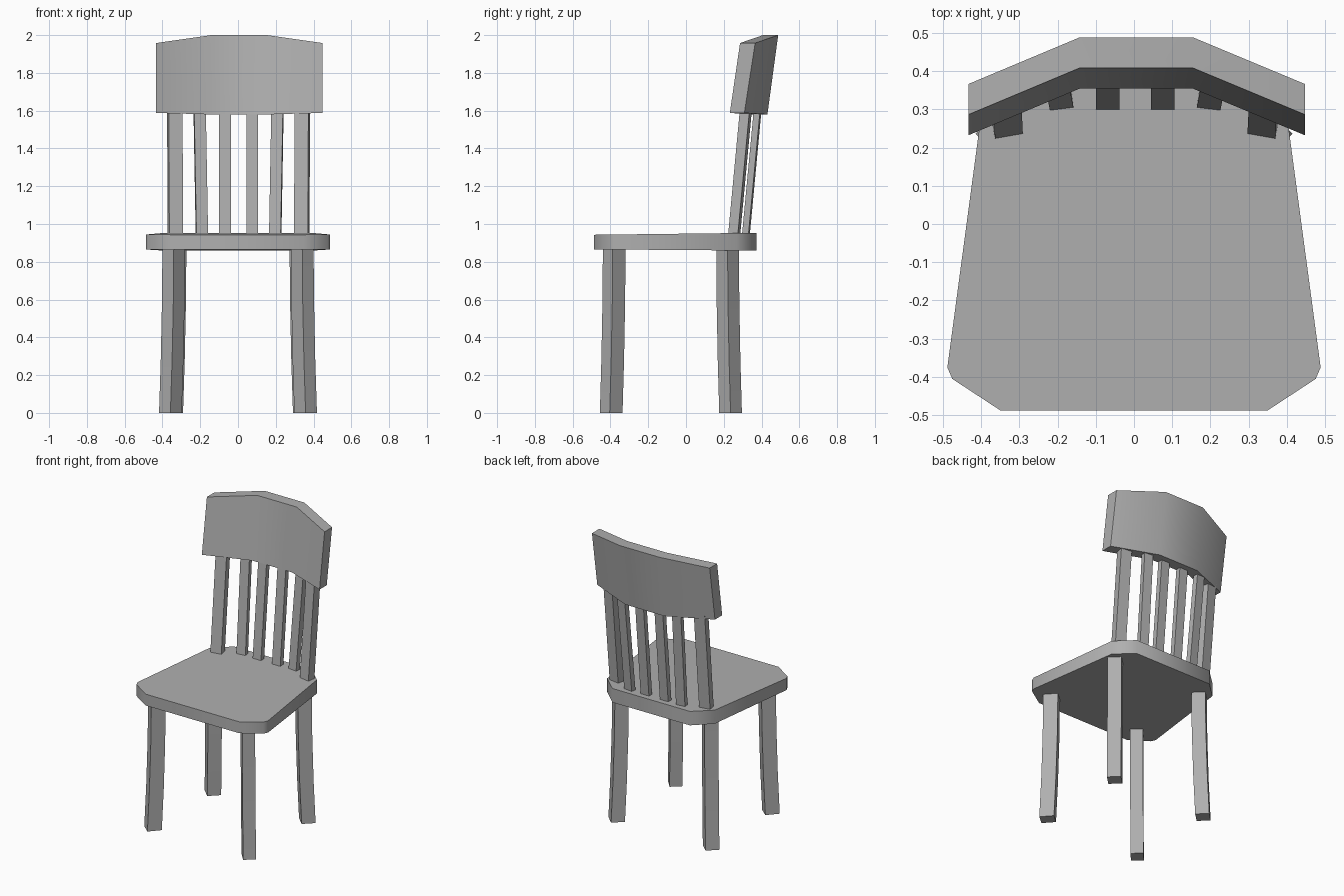
import bpy, bmesh
from math import radians, cos, sin

if "Cube" in bpy.data.objects:
    bpy.data.objects.remove(bpy.data.objects["Cube"])

# Mid-grey paint shared by every part
paint = bpy.data.materials.new("grey_paint")
paint.diffuse_color = (0.43, 0.43, 0.43, 1)
paint.use_nodes = True
paint.node_tree.nodes["Principled BSDF"].inputs["Base Color"].default_value = paint.diffuse_color


def loft(name, rings, angle=30):
    """Skin a stack of equal-length closed rings and cap both ends."""
    bm = bmesh.new()
    rows = [[bm.verts.new(p) for p in ring] for ring in rings]
    n = len(rows[0])
    for a, b in zip(rows, rows[1:]):
        for i in range(n):
            j = (i + 1) % n
            bm.faces.new((a[i], a[j], b[j], b[i]))
    bm.faces.new(rows[0])
    bm.faces.new(rows[-1])
    bmesh.ops.recalc_face_normals(bm, faces=bm.faces)
    me = bpy.data.meshes.new(name)
    bm.to_mesh(me)
    bm.free()
    me.materials.append(paint)
    ob = bpy.data.objects.new(name, me)
    bpy.context.collection.objects.link(ob)
    bpy.context.view_layer.objects.active = ob
    ob.select_set(True)
    bpy.ops.object.shade_smooth_by_angle(angle=radians(angle))
    ob.select_set(False)
    return ob


# Seat: tapered board with cut corners, top rising slightly to the back
half = [(0.35, -0.487), (0.475, -0.405), (0.488, -0.375), (0.402, 0.268), (0.29, 0.372)]
outline = half + [(-x, y) for x, y in reversed(half)]
loft("seat", [[(x, y, 0.866 - 0.008 * (y + 0.487)) for x, y in outline],
              [(x, y, 0.943 + 0.012 * (y + 0.487)) for x, y in outline]], 60)

# Legs: turned square section, flaring outward towards the floor
front_section = [(0.34, -0.44), (0.40, -0.388), (0.34, -0.32), (0.28, -0.372)]
back_section = [(0.335, 0.16), (0.397, 0.22), (0.335, 0.28), (0.273, 0.22)]
flare = [(0.88, 0.0), (0.58, 0.15), (0.28, 0.5), (0.0, 1.0)]
for label, section, dy in (("front", front_section, -0.016), ("back", back_section, 0.016)):
    for side, s in (("left", -1), ("right", 1)):
        loft(f"{label}_leg_{side}",
             [[(s * (x + 0.018 * f), y + dy * f, z) for x, y in section] for z, f in flare])

# Back slats: (name, x, front y at the seat, half width, depth, turn, sideways lean)
slats = [("inner", 0.072, 0.298, 0.031, 0.034, 0, 0.0),
         ("middle", 0.192, 0.300, 0.031, 0.034, -7, 0.012),
         ("outer", 0.330, 0.229, 0.037, 0.052, -10, 0.003)]
for label, cx, cy, hw, d, turn, lean in slats:
    c, sn = cos(radians(turn)), sin(radians(turn))
    section = [(cx + u * c - v * sn, cy + u * sn + v * c)
               for u, v in ((-hw, 0), (hw, 0), (hw, d), (-hw, d))]
    for side, s in (("left", -1), ("right", 1)):
        loft(f"{label}_slat_{side}",
             [[(s * (x + lean * t) + 0.003, y + 0.063 * t, 0.94 + 0.67 * t) for x, y in section]
              for t in (0, 1)])

# Top rail: thick curved board leaning back, with a crowned top edge
# Stations: x, bottom front y, bottom z, top z
stations = [(-0.433, 0.232, 1.588, 1.958), (-0.142, 0.354, 1.58, 2.0),
            (0.154, 0.354, 1.58, 2.0), (0.447, 0.232, 1.588, 1.958)]
loft("top_rail", [[(x, y, zb), (x, y + 0.077, zb), (x, y + 0.134, zt), (x, y + 0.054, zt)]
                  for x, y, zb, zt in stations])
